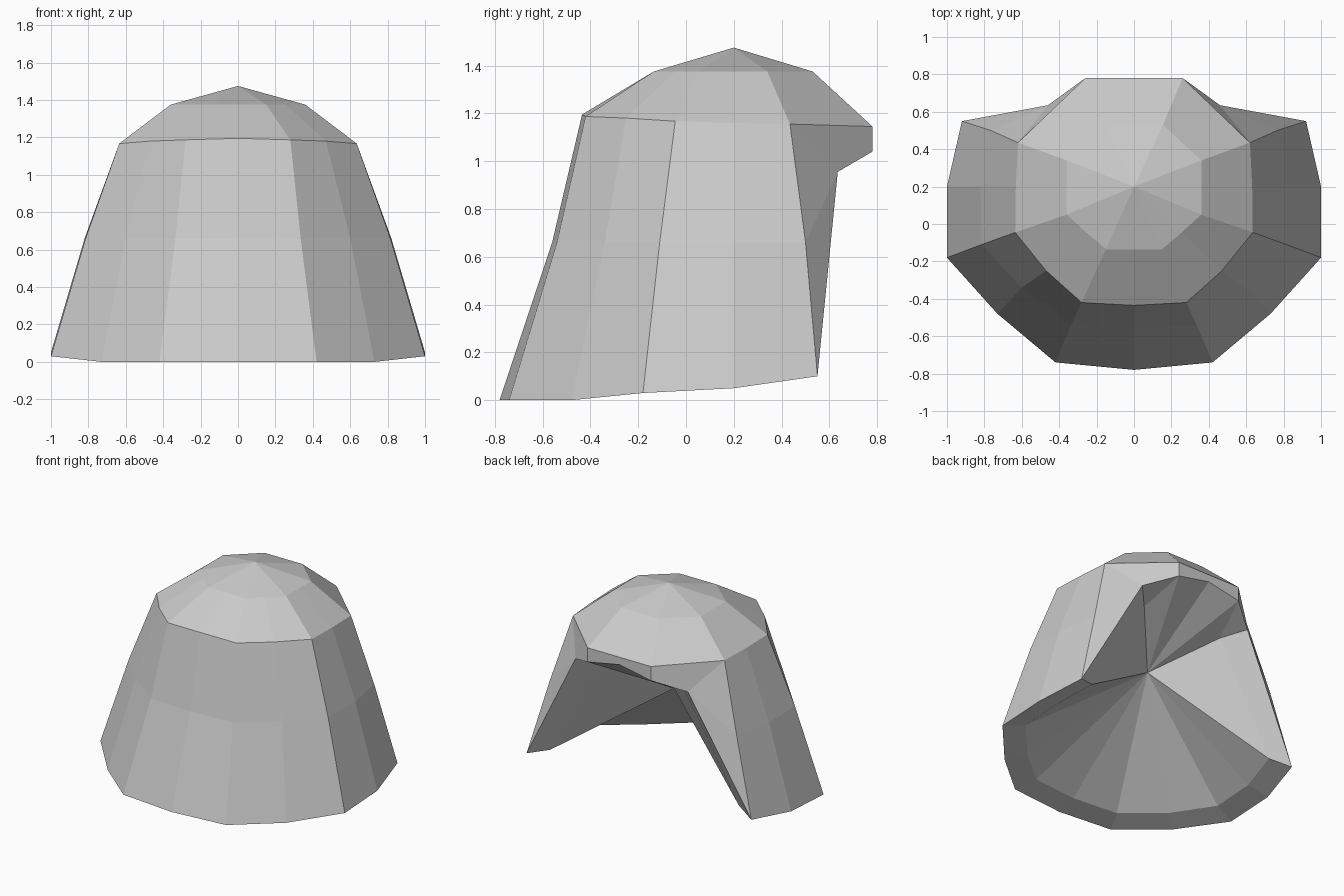
import bpy, bmesh
from mathutils import Vector

if "Cube" in bpy.data.objects:
    bpy.data.objects.remove(bpy.data.objects["Cube"])

bm = bmesh.new()
V = lambda x, y, z: bm.verts.new((x, y, z))
F = lambda *v: bm.faces.new(v)

def ring(points):
    return [V(*p) for p in points]

def strip(a, b):
    for i in range(min(len(a), len(b)) - 1):
        F(a[i], a[i + 1], b[i + 1], b[i])

def fan(tip, a):
    for i in range(len(a) - 1):
        F(tip, a[i], a[i + 1])

# Half rings running from the front centre round to the back centre
crown = ring([(x, y, 1.375) for x, y in
              [(0, -.135), (.15, -.135), (.255, -.045), (.36, .05),
               (.36, .2), (.36, .34), (.155, .53), (0, .53)]])
brow = ring([(0, -.435, 1.195), (.28, -.42, 1.187), (.47, -.25, 1.18), (.635, -.045, 1.167),
             (.632, .2, 1.16), (.62, .435, 1.155), (.26, .78, 1.145), (0, .78, 1.145)])
middle = ring([(x, y, .66) for x, y in
               [(0, -.56), (.335, -.54), (.6, -.34), (.815, -.11), (.82, .2), (.765, .5)]])
hem = ring([(0, -.78, 0), (.42, -.74, 0), (.73, -.48, 0),
            (1, -.18, .03), (1, .2, .05), (.92, .55, .1)])

# Dome and flared skirt
fan(V(0, .2, 1.475), crown)
strip(crown, brow)
strip(brow, middle)
strip(middle, hem)

# Rear opening edge under the overhanging back
notch = V(.46, .635, .955)
lip, lip_mid = V(.26, .78, 1.04), V(0, .78, 1.09)
F(brow[5], brow[6], lip, notch)
F(brow[6], brow[7], lip_mid, lip)
F(brow[5], notch, middle[5])
F(middle[5], notch, hem[5])

# Thick rim and hollow underside meeting at one inner point
centre = Vector((0, .14, 0))
inner = []
for v in hem:
    p = v.co.lerp(Vector((0, .14, v.co.z)), .16)
    inner.append(V(p.x, p.y, p.z + .04))
notch_in = V(.33, .5, .9)
strip(hem + [notch], inner + [notch_in])
F(notch, lip, notch_in)
fan(V(0, .14, .67), inner + [notch_in, lip, lip_mid])

# Mirror the half and close the centre seam
bmesh.ops.mirror(bm, geom=bm.verts[:] + bm.edges[:] + bm.faces[:], axis='X', merge_dist=.001)
bmesh.ops.remove_doubles(bm, verts=bm.verts[:], dist=.001)
bmesh.ops.recalc_face_normals(bm, faces=bm.faces[:])

mesh = bpy.data.meshes.new("hair_cap")
bm.to_mesh(mesh)
bm.free()
bpy.context.collection.objects.link(bpy.data.objects.new("hair_cap", mesh))
